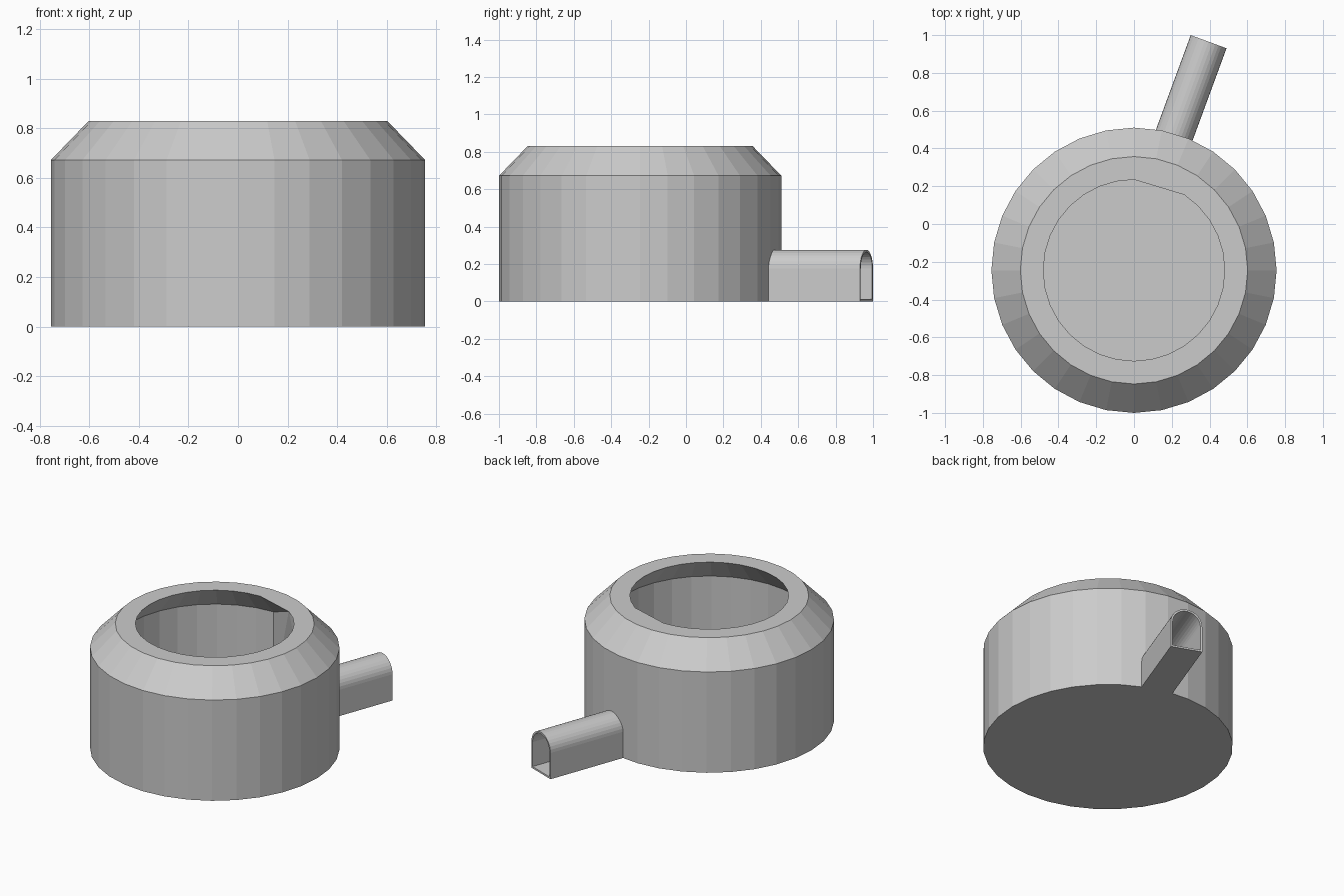
import bpy, bmesh
from math import cos, sin, pi, radians
from mathutils import Vector

if "Cube" in bpy.data.objects:
    bpy.data.objects.remove(bpy.data.objects["Cube"])

CY = -0.245   # centre of the round body
N = 32


def finish(bm, name):
    mesh = bpy.data.meshes.new(name)
    bmesh.ops.recalc_face_normals(bm, faces=bm.faces)
    bm.to_mesh(mesh)
    bm.free()
    ob = bpy.data.objects.new(name, mesh)
    bpy.context.collection.objects.link(ob)
    return ob


def ring(bm, r, z, skip=()):
    # skipped positions repeat nothing: they are left out as None
    return [None if i in skip else
            bm.verts.new((r * cos(2 * pi * i / N), CY + r * sin(2 * pi * i / N), z))
            for i in range(N)]


def bridge(bm, a, b):
    # join two rings that lack the same positions
    ids = [i for i in range(N) if a[i]]
    for i, j in zip(ids, ids[1:] + ids[:1]):
        bm.faces.new((a[i], a[j], b[j], b[i]))


# hollow body: outer shell, bevelled shoulder, thick rim, inner cavity
bm = bmesh.new()
base = ring(bm, 0.755, 0)
shoulder = ring(bm, 0.755, 0.672)
rim = ring(bm, 0.602, 0.83)
bm.faces.new(base)
bridge(bm, base, shoulder)
bridge(bm, shoulder, rim)

# cavity has a flat panel beside the spout, between positions 5 and 8
flat = (6, 7)
mouth = ring(bm, 0.48, 0.83, flat)
under = ring(bm, 0.62, 0.672, (5, 6, 7))
floor = ring(bm, 0.62, 0.12, flat)
bm.faces.new([v for v in floor if v])
for i in range(N):
    j = (i + 1) % N
    if i in (5, 6, 7):
        continue
    bm.faces.new((rim[i], rim[j], mouth[j], mouth[i]))
    if i != 4:
        bm.faces.new((mouth[i], mouth[j], under[j], under[i]))
        bm.faces.new((under[i], under[j], floor[j], floor[i]))
bm.faces.new((rim[5], rim[6], rim[7], rim[8], mouth[8], mouth[5]))
bm.faces.new((mouth[5], mouth[8], under[8]))
bm.faces.new((mouth[5], under[8], floor[8]))
bm.faces.new((mouth[5], floor[8], floor[5]))
bm.faces.new((mouth[4], mouth[5], under[4]))
bm.faces.new((under[4], mouth[5], floor[5]))
bm.faces.new((under[4], floor[5], floor[4]))
finish(bm, "pot_body")

# spout: thin arched tube leaving the body at an angle
A = radians(69.8)
along = Vector((cos(A), sin(A), 0))
side = Vector((sin(A), -cos(A), 0))
tip = Vector((0.395, 0.965, 0))


def arch(bm, back, r, z0):
    pts = [(r, z0)] + [(r * cos(pi * k / 16), 0.175 + r * sin(pi * k / 16))
                       for k in range(17)] + [(-r, z0)]
    c = tip - along * back
    return [bm.verts.new(c + side * u + Vector((0, 0, z))) for u, z in pts]


bm = bmesh.new()
loops = [arch(bm, 0, 0.101, 0), arch(bm, 0.57, 0.101, 0),
         arch(bm, 0.57, 0.089, 0.012), arch(bm, 0, 0.089, 0.012)]
for a, b in zip(loops, loops[1:] + loops[:1]):
    n = len(a)
    for i in range(n):
        j = (i + 1) % n
        bm.faces.new((a[i], a[j], b[j], b[i]))
finish(bm, "spout")
